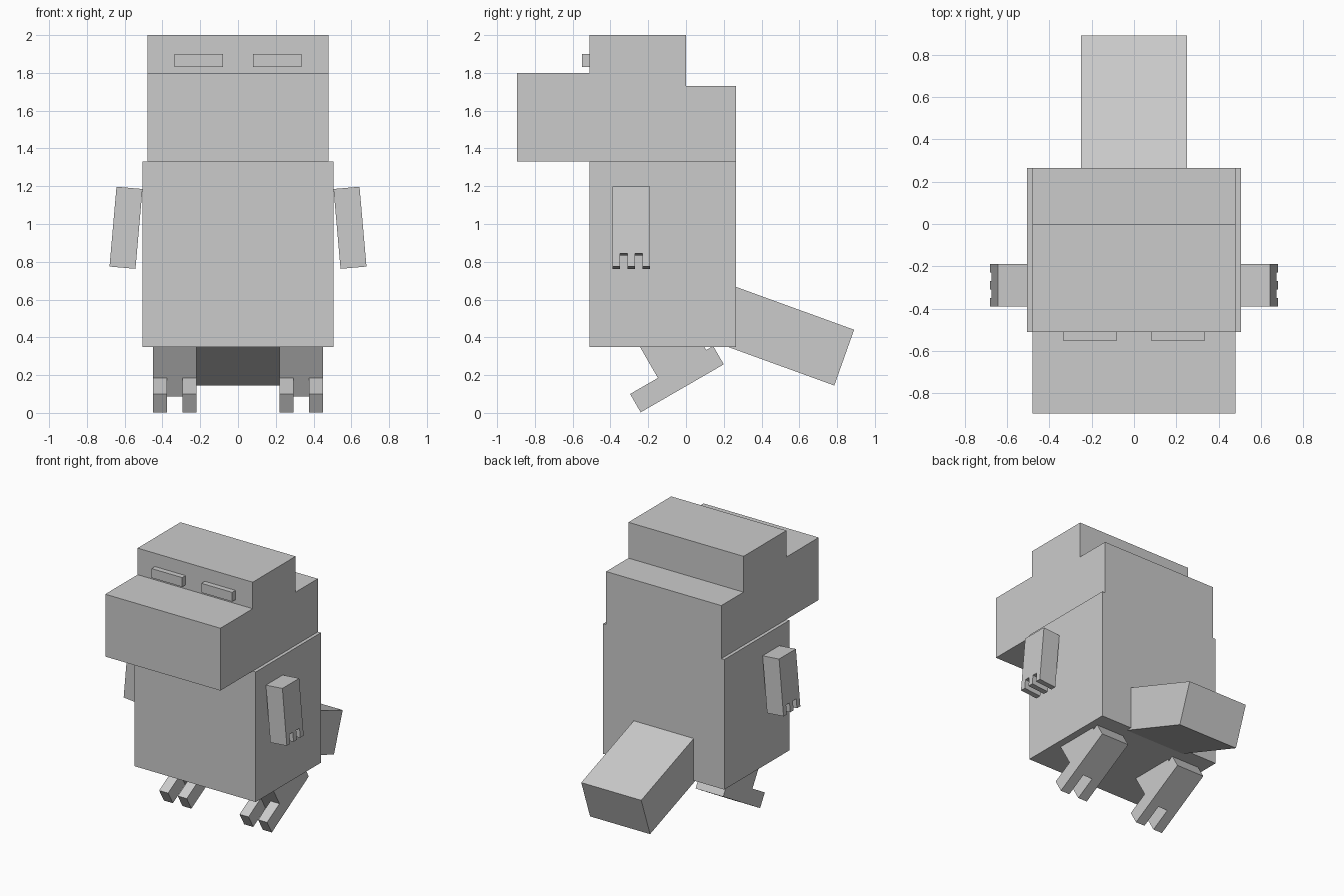
import bpy
import bmesh
from math import radians
from mathutils import Vector

cube = bpy.data.objects.get("Cube")
if cube:
    bpy.data.objects.remove(cube, do_unlink=True)

grey = bpy.data.materials.new("plain_grey")
grey.use_nodes = True
grey.diffuse_color = (0.6, 0.6, 0.6, 1)
grey.node_tree.nodes["Principled BSDF"].inputs["Base Color"].default_value = (0.6, 0.6, 0.6, 1)


def prism(name, outline, low, high, axis="x", location=(0, 0, 0), rotation=(0, 0, 0)):
    """Extrude an outline along x (points are y, z) or along z (points are x, y)."""
    bm = bmesh.new()
    place = (lambda a, b: (low, a, b)) if axis == "x" else (lambda a, b: (a, b, low))
    face = bm.faces.new([bm.verts.new(place(a, b)) for a, b in outline])
    new = bmesh.ops.extrude_face_region(bm, geom=[face])["geom"]
    shift = Vector((high - low, 0, 0)) if axis == "x" else Vector((0, 0, high - low))
    bmesh.ops.translate(bm, vec=shift, verts=[v for v in new if isinstance(v, bmesh.types.BMVert)])
    bmesh.ops.recalc_face_normals(bm, faces=bm.faces[:])
    mesh = bpy.data.meshes.new(name)
    bm.to_mesh(mesh)
    bm.free()
    mesh.materials.append(grey)
    obj = bpy.data.objects.new(name, mesh)
    obj.location = location
    obj.rotation_euler = [radians(r) for r in rotation]
    bpy.context.collection.objects.link(obj)
    return obj


def rect(a0, a1, b0, b1):
    return [(a0, b0), (a1, b0), (a1, b1), (a0, b1)]


def comb(half, digits, finger, depth, length):
    """Slab outline with evenly spaced fingers along its low edge."""
    pitch = (2 * half - finger) / (digits - 1)
    points = []
    for i in range(digits):
        a = -half + i * pitch
        tooth = [(a, depth), (a, 0), (a + finger, 0), (a + finger, depth)]
        points += tooth
    return [(half, length), (-half, length)] + points[1:-1]


# Torso and stepped head with snout
prism("body", rect(-0.51, 0.265, 0.35, 1.33), -0.505, 0.505)
head_profile = [(-0.895, 1.33), (0.265, 1.33), (0.265, 1.73), (0, 1.73),
                (0, 2), (-0.51, 2), (-0.51, 1.8), (-0.895, 1.8)]
prism("head", head_profile, -0.48, 0.48)

# Drooping tail
prism("tail", [(0.11, 0.39), (0.785, 0.145), (0.89, 0.44), (0.213, 0.686)], -0.25, 0.25)

for side, label in ((1, "left"), (-1, "right")):
    # Eye bars
    prism(label + "_eye", rect(-0.55, -0.51, 1.83, 1.9), -0.128, 0.128,
          location=(side * 0.208, 0, 0))

    # Arm with three claws, swung outward
    arm = [(y, z - 0.212) for y, z in comb(0.1, 3, 0.04, 0.07, 0.424)]
    prism(label + "_arm", arm, -0.069, 0.069,
          location=(side * 0.593, -0.29, 0.98), rotation=(0, -5 * side, 0))

    # Tilted foot with two toes, and the shin standing square on it
    pose = dict(location=(side * 0.335, -0.24, 0.003), rotation=(30, 0, 0))
    prism(label + "_foot", comb(0.115, 2, 0.075, 0.17, 0.508), 0, 0.112, axis="z", **pose)
    prism(label + "_shin", rect(0.17, 0.465, 0.112, 0.38), -0.115, 0.115, **pose)
